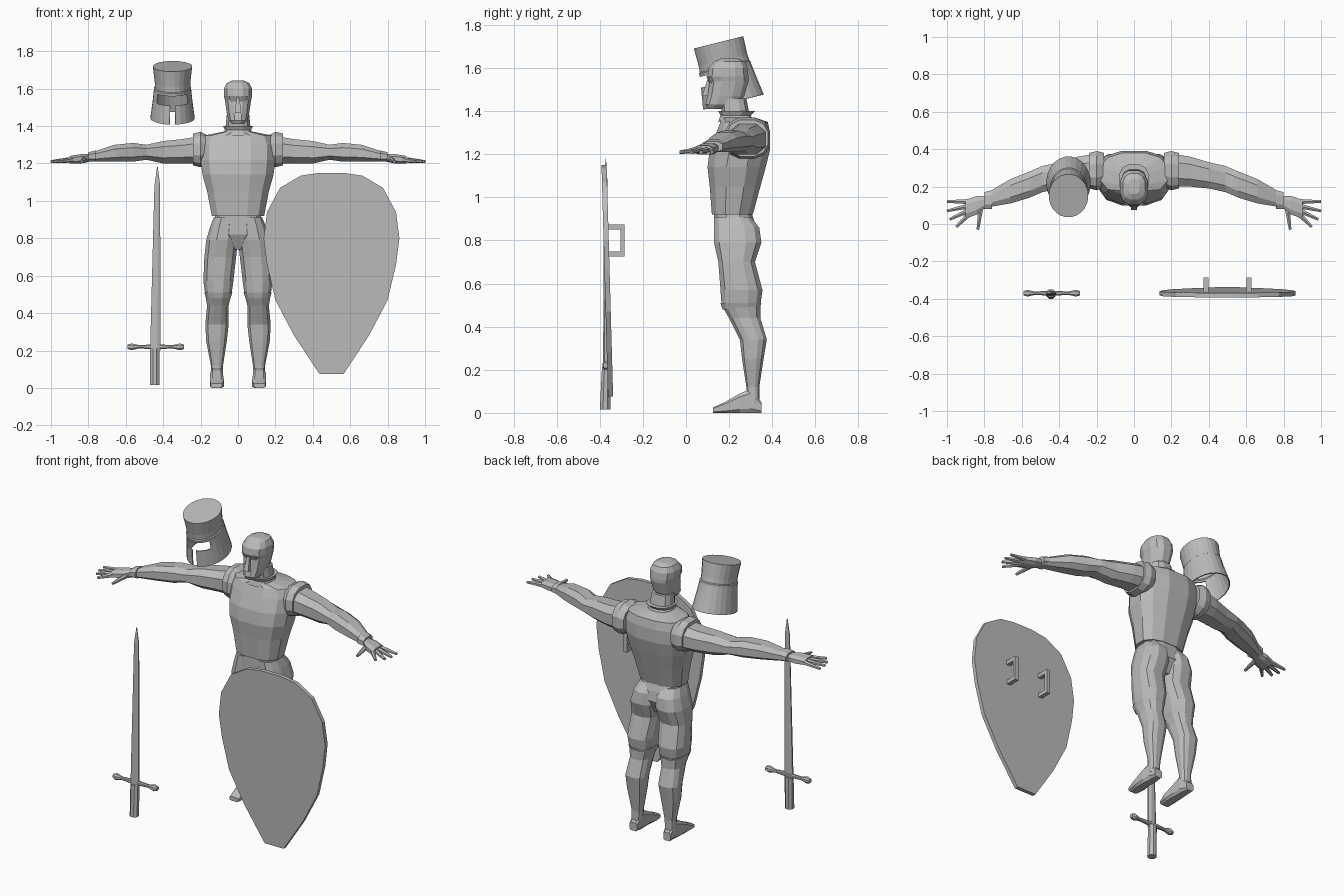
import bpy, bmesh, math
from mathutils import Vector

cube = bpy.data.objects.get("Cube")
if cube:
    bpy.data.objects.remove(cube, do_unlink=True)

shade = (.5, .5, .5, 1)
grey = bpy.data.materials.new("plain grey")
grey.use_nodes = True
grey.diffuse_color = shade
grey.node_tree.nodes["Principled BSDF"].inputs["Base Color"].default_value = shade


def finish(name, bm, mirror=False):
    bmesh.ops.recalc_face_normals(bm, faces=bm.faces)
    mesh = bpy.data.meshes.new(name)
    bm.to_mesh(mesh)
    bm.free()
    mesh.materials.append(grey)
    obj = bpy.data.objects.new(name, mesh)
    bpy.context.collection.objects.link(obj)
    if mirror:
        obj.modifiers.new("Mirror", "MIRROR")
    return obj


def add_loft(bm, axis, rings, sides, power, caps=True):
    """Each ring: position along the axis, then low/high of the other two axes."""
    scale = math.cos(math.pi / sides) ** power
    loops = []
    for t, a_low, a_high, b_low, b_high in rings:
        loop = []
        for i in range(sides):
            ang = math.tau * (i + .5) / sides
            c, s = (math.copysign(abs(f) ** power, f) / scale
                    for f in (math.cos(ang), math.sin(ang)))
            a = (a_low + a_high + (a_high - a_low) * c) / 2
            b = (b_low + b_high + (b_high - b_low) * s) / 2
            co = {"x": (t, a, b), "y": (a, t, b), "z": (a, b, t)}[axis]
            loop.append(bm.verts.new(co))
        loops.append(loop)
    for low, high in zip(loops, loops[1:]):
        for i in range(sides):
            j = (i + 1) % sides
            bm.faces.new((low[i], low[j], high[j], high[i]))
    if caps:
        bm.faces.new(loops[0])
    bm.faces.new(loops[-1])


def loft(name, axis, rings, sides=12, power=.8, mirror=False):
    bm = bmesh.new()
    add_loft(bm, axis, rings, sides, power)
    return finish(name, bm, mirror)


def even(rings):
    """Rings symmetric in x, given as height, half width, front, back."""
    return [(z, -w, w, front, back) for z, w, front, back in rings]


def add_box(bm, center, size):
    made = bmesh.ops.create_cube(bm, size=1)["verts"]
    for v in made:
        v.co = Vector(center) + v.co * Vector(size)


def add_finger(bm, start, end):
    along = end - start
    made = bmesh.ops.create_cone(bm, cap_ends=True, segments=6, radius1=.015,
                                 radius2=.008, depth=along.length)["verts"]
    turn = along.to_track_quat("Z", "Y")
    for v in made:
        v.co = (start + end) / 2 + turn @ v.co


# Torso, hips and neck
loft("torso", "z", even([
    (.92, .14, .12, .31), (1.05, .165, .11, .345), (1.14, .19, .1, .37),
    (1.22, .2, .11, .39), (1.3, .2, .14, .39), (1.35, .18, .16, .38), (1.37, .08, .16, .32)]))
loft("hips", "z", even([
    (.94, .12, .13, .3), (.88, .13, .13, .32), (.82, .13, .13, .33), (.74, .03, .17, .29)]))
loft("collar", "z", even([
    (1.35, .08, .15, .32), (1.38, .07, .16, .3), (1.4, .08, .15, .32)]))
loft("neck", "z", even([(1.36, .07, .17, .3), (1.46, .06, .16, .28)]))

# Head with brow and nose
loft("head", "z", even([
    (1.41, .03, .1, .17), (1.43, .05, .09, .24), (1.47, .06, .1, .27), (1.54, .07, .11, .29),
    (1.56, .075, .1, .29), (1.6, .075, .105, .285), (1.63, .06, .13, .27),
    (1.645, .03, .16, .24)]))
loft("brow", "z", even([(1.53, .04, .11, .14), (1.56, .05, .095, .14)]), 8)
loft("nose", "z", even([(1.47, .017, .075, .12), (1.55, .008, .1, .12)]), 4)

# Arms with shoulder and wrist cuffs
loft("arms", "x", [
    (.18, .2, .38, 1.2, 1.35), (.3, .2, .36, 1.2, 1.33), (.4, .19, .33, 1.2, 1.32),
    (.49, .17, .31, 1.22, 1.3), (.56, .14, .28, 1.21, 1.31), (.66, .11, .24, 1.21, 1.3),
    (.78, .09, .17, 1.21, 1.26)], 8, mirror=True)
loft("shoulder_cuffs", "x", [
    (.16, .2, .38, 1.2, 1.35), (.2, .18, .39, 1.18, 1.37), (.24, .19, .38, 1.19, 1.36)],
    mirror=True)
loft("wrist_cuffs", "x", [(.76, .08, .18, 1.21, 1.27), (.8, .08, .17, 1.21, 1.26)], 8,
     mirror=True)

# Hands: four spread fingers and a thumb
loft("palms", "x", [
    (.79, .09, .15, 1.21, 1.25), (.84, .05, .15, 1.2, 1.25), (.9, .03, .13, 1.2, 1.24)],
    8, mirror=True)
bm = bmesh.new()
tips = [(1, .12), (1, .07), (.985, .025), (.95, -.015)]
for i, (x, y) in enumerate(tips):
    add_finger(bm, Vector((.89, .12 - i * .025, 1.22)), Vector((x, y, 1.21)))
add_finger(bm, Vector((.82, .08, 1.22)), Vector((.835, -.03, 1.21)))
finish("fingers", bm, mirror=True)

# Legs and feet
loft("legs", "z", [
    (.91, 0, .13, .13, .3), (.86, 0, .15, .13, .34), (.79, 0, .17, .13, .35),
    (.7, .01, .18, .15, .32), (.57, .025, .185, .16, .355), (.5, .035, .175, .165, .345),
    (.44, .05, .165, .2, .345), (.34, .05, .175, .25, .375), (.25, .06, .17, .26, .36),
    (.12, .08, .145, .28, .34), (.04, .085, .145, .28, .34)], mirror=True)
loft("knee_bands", "z", [(.51, .03, .18, .16, .35), (.48, .04, .17, .17, .34)], mirror=True)
loft("feet", "y", [
    (.35, .09, .14, 0, .05), (.3, .08, .145, 0, .11), (.25, .08, .15, 0, .09),
    (.18, .075, .15, 0, .05), (.125, .085, .145, 0, .025)], 8, .5, mirror=True)

# Helmet: tilted shell with a T-shaped face opening
slot_top, eye_top, height = .1, .15, .285
bm = bmesh.new()
add_loft(bm, "z", even([
    (h, w, -d, d) for h, w, d in [
        (0, .118, .145), (slot_top, .105, .13), (eye_top, .1, .123), (.165, .1, .123),
        (.17, .095, .118), (.2, .095, .116), (height, .105, .118)]]), 24, 1, caps=False)
opening = []
for f in bm.faces:
    c = f.calc_center_median()
    off = abs(math.degrees(math.atan2(c.x, -c.y)))
    if (c.z < slot_top and off < 8) or (slot_top < c.z < eye_top and off < 40):
        opening.append(f)
bmesh.ops.delete(bm, geom=opening, context="FACES")
helmet = finish("helmet", bm)
helmet.location = (-.35, .22, 1.443)
helmet.rotation_euler.x = math.radians(14)
helmet.modifiers.new("Shell", "SOLIDIFY").thickness = .006

# Sword
loft("sword_blade", "z", [
    (.2, -.47, -.415, -.385, -.36), (1.08, -.447, -.416, -.38, -.365),
    (1.18, -.433, -.429, -.373, -.371)], 8, 1)
loft("sword_grip", "z", [(.015, -.47, -.42, -.4, -.35), (.21, -.47, -.42, -.39, -.35)], 8, 1)
profile = [(0, .012), (.03, .012), (.09, .009), (.13, .018), (.15, .012)]
mirrored = [(-d, r) for d, r in reversed(profile[1:])]
loft("sword_guard", "x", [
    (d - .44, -.37 - r, -.37 + r, .22 - r, .22 + r) for d, r in mirrored + profile], 8)

# Shield: flat kite outline, leaning slightly back at the foot
half = [(.065, .075), (.2, .28), (.3, .47), (.345, .66), (.363, .8),
        (.345, .94), (.275, 1.07), (.165, 1.135), (.065, 1.15)]
outline = half + [(-x, z) for x, z in reversed(half)]
bm = bmesh.new()
front = bm.faces.new([bm.verts.new((.5 + x, -.36 - .028 * z, z)) for x, z in outline])
grown = bmesh.ops.extrude_face_region(bm, geom=[front])["geom"]
for v in grown:
    if isinstance(v, bmesh.types.BMVert):
        v.co.y += .024
finish("shield", bm)

# Grips on the back of the shield
bm = bmesh.new()
for x in (.385, .615):
    add_box(bm, (x, -.295, .8), (.025, .02, .15))
    for z in (.737, .863):
        add_box(bm, (x, -.326, z), (.025, .07, .024))
finish("shield_grips", bm)
